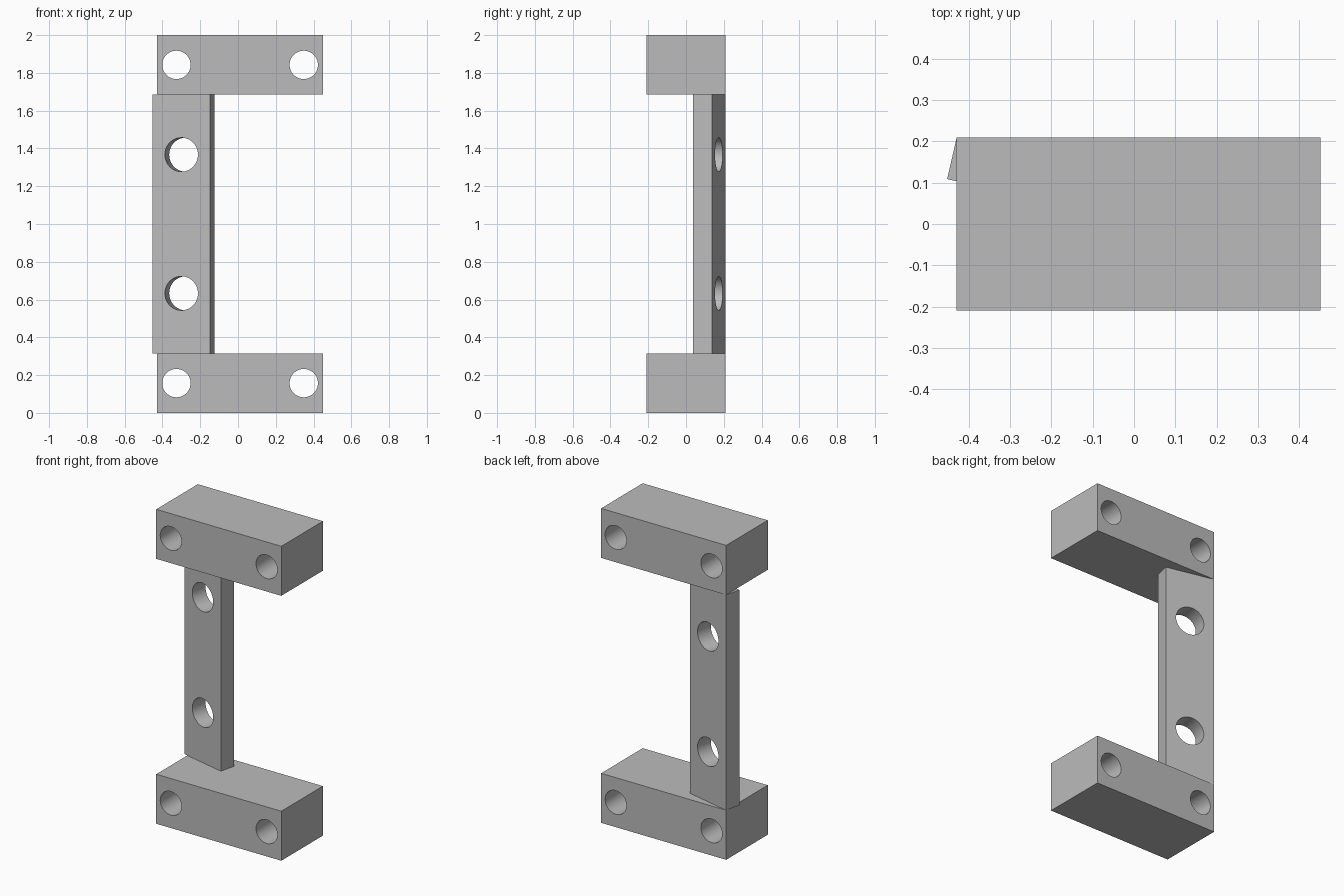
import bpy
import math
from mathutils import Matrix, Vector

cube = bpy.data.objects.get("Cube")
if cube:
    bpy.data.objects.remove(cube, do_unlink=True)

# Single grey material
GREY = (0.5, 0.5, 0.5, 1.0)
grey = bpy.data.materials.new("plain grey")
grey.use_nodes = True
grey.diffuse_color = GREY
grey.node_tree.nodes["Principled BSDF"].inputs["Base Color"].default_value = GREY


def drilled_bar(name, size, centre, holes, radius, turn=0.0):
    """Box with round holes drilled along its own y; holes are local (x, z)."""
    place = Matrix.Translation(Vector(centre)) @ Matrix.Rotation(turn, 4, "Z")
    bpy.ops.mesh.primitive_cube_add(size=1)
    bar = bpy.context.object
    bar.name = bar.data.name = name
    bar.data.transform(Matrix.Diagonal((*size, 1)))
    bar.data.materials.append(grey)
    bar.matrix_world = place

    cutters = []
    for x, z in holes:
        bpy.ops.mesh.primitive_cylinder_add(vertices=64, radius=radius, depth=size[1] * 2)
        cutter = bpy.context.object
        cutter.name = name + "_hole_cutter"
        cutter.hide_render = True
        cutter.data.materials.append(grey)
        cutter.matrix_world = (place @ Matrix.Translation((x, 0, z))
                               @ Matrix.Rotation(math.pi / 2, 4, "X"))
        cutters.append(cutter)
        drill = bar.modifiers.new("drill", "BOOLEAN")
        drill.operation = "DIFFERENCE"
        drill.solver = "EXACT"
        drill.object = cutter

    # Bake the holes, then drop the cutters
    bpy.ops.object.select_all(action="DESELECT")
    bar.select_set(True)
    bpy.context.view_layer.objects.active = bar
    for modifier in list(bar.modifiers):
        bpy.ops.object.modifier_apply(modifier=modifier.name)
    for cutter in cutters:
        bpy.data.objects.remove(cutter, do_unlink=True)
    bpy.ops.object.shade_smooth_by_angle(angle=math.radians(30))
    return bar


HEIGHT = 2.0
BLOCK = (0.88, 0.418, 0.315)
BLOCK_X = 0.011

# End blocks, each with two bolt holes
for name, z in (("lower_block", BLOCK[2] / 2), ("upper_block", HEIGHT - BLOCK[2] / 2)):
    drilled_bar(name, BLOCK, (BLOCK_X, 0, z), [(-0.337, 0), (0.337, 0)], 0.075)

# Upright plate, turned about z so its back corner meets the block corner
TURN = math.radians(-13)
plate = Vector((0.313, 0.103, HEIGHT - 2 * BLOCK[2]))
corner = Vector((BLOCK_X - BLOCK[0] / 2, BLOCK[1] / 2, HEIGHT / 2))
offset = Matrix.Rotation(TURN, 3, "Z") @ Vector((plate.x / 2, -plate.y / 2, 0))
drilled_bar("upright_plate", plate, corner + offset, [(0, -0.367), (0, 0.367)], 0.09, TURN)
